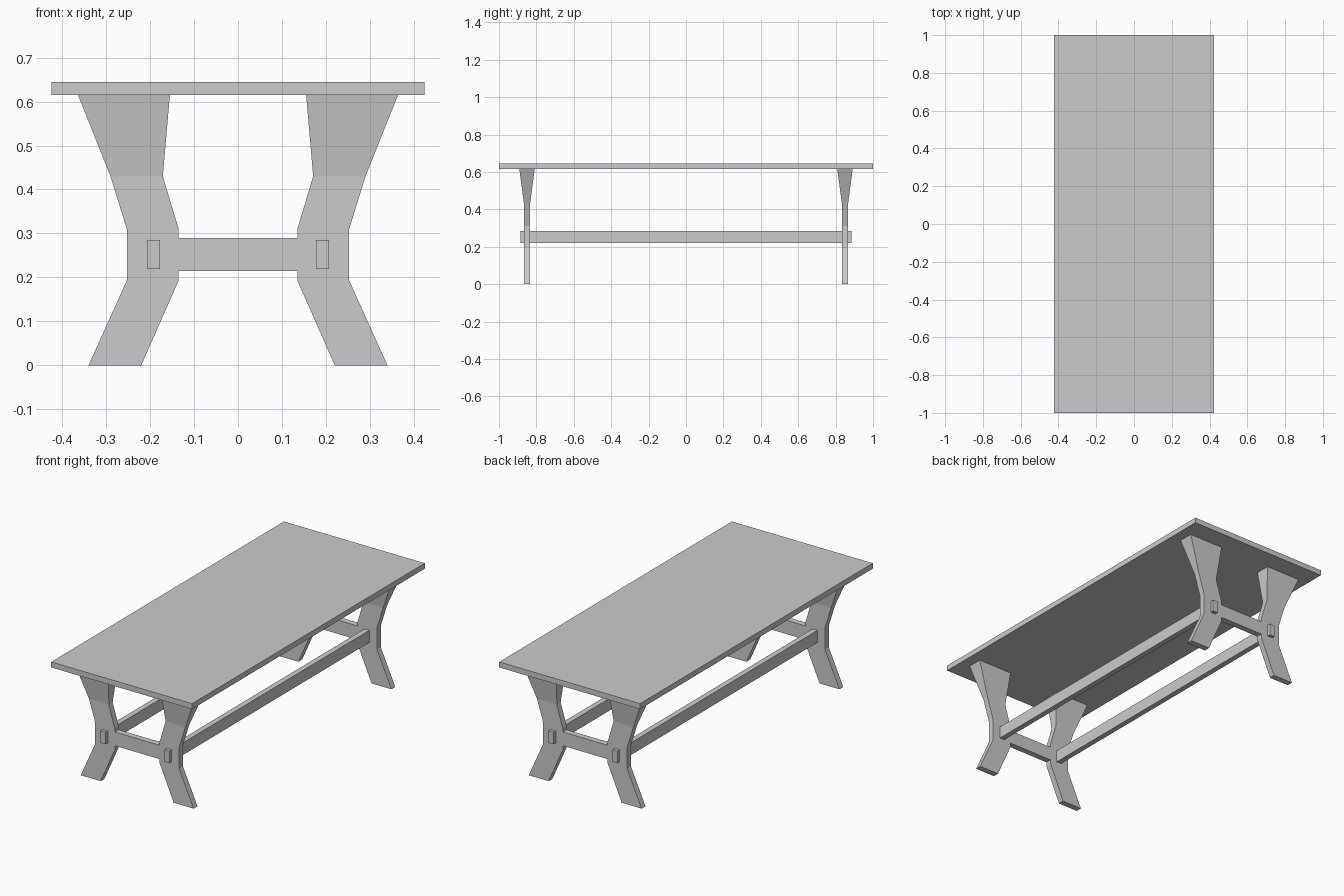
import bpy
import bmesh

cube = bpy.data.objects.get("Cube")
if cube:
    bpy.data.objects.remove(cube, do_unlink=True)

# Single plain grey finish
GREY = (0.6, 0.6, 0.6, 1.0)
mat = bpy.data.materials.new("plain_grey")
mat.use_nodes = True
mat.diffuse_color = GREY
mat.node_tree.nodes["Principled BSDF"].inputs["Base Color"].default_value = GREY


def add_object(name, bm):
    bmesh.ops.recalc_face_normals(bm, faces=bm.faces)
    mesh = bpy.data.meshes.new(name)
    bm.to_mesh(mesh)
    bm.free()
    mesh.materials.append(mat)
    obj = bpy.data.objects.new(name, mesh)
    bpy.context.collection.objects.link(obj)
    return obj


def box(name, size, center):
    bm = bmesh.new()
    bmesh.ops.create_cube(bm, size=1)
    bmesh.ops.scale(bm, vec=size, verts=bm.verts)
    bmesh.ops.translate(bm, vec=center, verts=bm.verts)
    return add_object(name, bm)


# Leg rows: height, inner x, outer x, half thickness
LEG = [
    (0.0, 0.22, 0.34, 0.0165),
    (0.193, 0.135, 0.253, 0.0165),
    (0.215, 0.135, 0.253, 0.0165),
    (0.29, 0.135, 0.253, 0.0165),
    (0.31, 0.135, 0.253, 0.0165),
    (0.43, 0.171, 0.29, 0.0165),
    (0.615, 0.155, 0.364, 0.041),
]
BAR_ROW = 2  # the crossbar joins the legs between this row and the next


def end_frame(name, y):
    """Two shaped legs joined by a flush crossbar, as one mesh."""
    bm = bmesh.new()
    mouths = []
    for side in (-1, 1):
        rings = []
        for z, inner, outer, half in LEG:
            corners = ((inner, -half), (outer, -half), (outer, half), (inner, half))
            rings.append([bm.verts.new((side * x, y + d, z)) for x, d in corners])
        for row, (low, high) in enumerate(zip(rings, rings[1:])):
            for i in range(4):
                j = (i + 1) % 4
                if row == BAR_ROW and i == 3:
                    mouths.append((low[3], low[0], high[0], high[3]))
                else:
                    bm.faces.new((low[i], low[j], high[j], high[i]))
        bm.faces.new(rings[0])
        bm.faces.new(rings[-1])
    # Crossbar
    a, b = mouths
    for i in range(4):
        j = (i + 1) % 4
        bm.faces.new((a[i], a[j], b[j], b[i]))
    return add_object(name, bm)


# Table top
box("table_top", (0.848, 2.0, 0.03), (0, 0, 0.63))

# End frames
for label, y in (("front", -0.85), ("back", 0.85)):
    end_frame(label + "_leg_frame", y)

# Long rails passing through the legs
for label, x in (("left", 0.192), ("right", -0.192)):
    box(label + "_long_rail", (0.03, 1.77, 0.066), (x, 0, 0.252))
